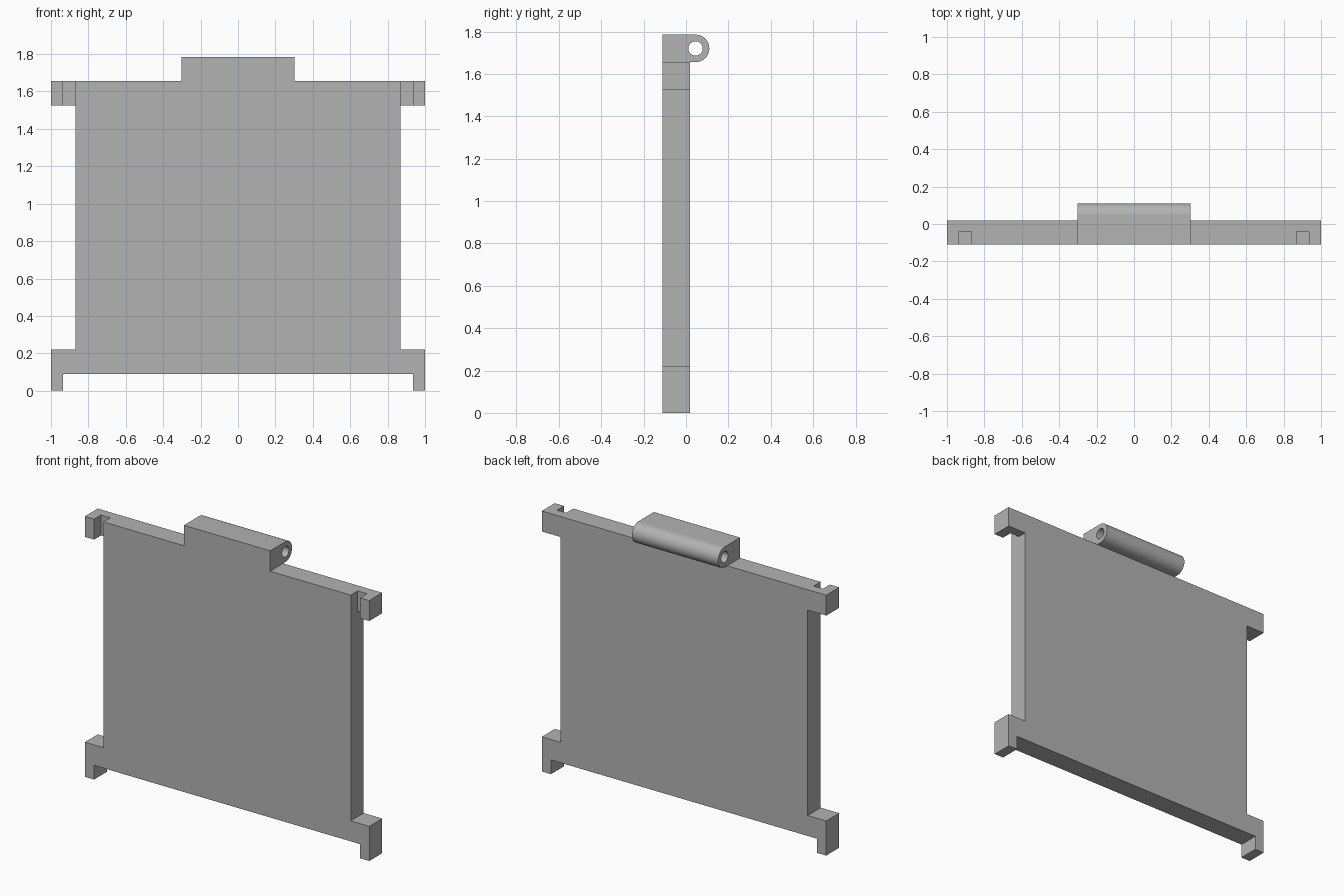
import bpy, bmesh
from math import sin, cos, pi, radians
from mathutils import Vector

if "Cube" in bpy.data.objects:
    bpy.data.objects.remove(bpy.data.objects["Cube"])

grey = bpy.data.materials.new("plain grey")
grey.use_nodes = True
colour = (0.45, 0.45, 0.45, 1)
grey.diffuse_color = colour
grey.node_tree.nodes["Principled BSDF"].inputs["Base Color"].default_value = colour

FRONT, BACK = -0.11, 0.02
TOP, HINGE_TOP = 1.655, 1.785


def prism(name, points, direction):
    """Extrude a closed outline of 3D points along a direction."""
    bm = bmesh.new()
    face = bm.faces.new([bm.verts.new(p) for p in points])
    new = bmesh.ops.extrude_face_region(bm, geom=[face])["geom"]
    verts = [v for v in new if isinstance(v, bmesh.types.BMVert)]
    bmesh.ops.translate(bm, verts=verts, vec=Vector(direction))
    bmesh.ops.recalc_face_normals(bm, faces=bm.faces)
    mesh = bpy.data.meshes.new(name)
    bm.to_mesh(mesh)
    bm.free()
    mesh.materials.append(grey)
    obj = bpy.data.objects.new(name, mesh)
    bpy.context.collection.objects.link(obj)
    return obj


def select(obj):
    bpy.ops.object.select_all(action="DESELECT")
    obj.select_set(True)
    bpy.context.view_layer.objects.active = obj


def cut(obj, cutter):
    """Subtract the cutter from the object, then drop it."""
    cutter.hide_render = True
    mod = obj.modifiers.new("cut", "BOOLEAN")
    mod.operation, mod.solver, mod.object = "DIFFERENCE", "EXACT", cutter
    select(obj)
    bpy.ops.object.modifier_apply(modifier=mod.name)
    bpy.data.objects.remove(cutter)


# Flat panel with corner ears and feet, outlined on one side and mirrored
half = [(0.935, 0.09), (0.935, 0), (1, 0), (1, 0.22), (0.87, 0.22),
        (0.87, 1.525), (1, 1.525), (1, TOP)]
outline = half + [(-x, z) for x, z in reversed(half)]
panel = prism("panel", [(x, FRONT, z) for x, z in outline], (0, BACK - FRONT, 0))

# Front notches in the upper ears
for side in (-1, 1):
    a, b = side * 0.87, side * 0.935
    base = [(a, -0.2, 1.4), (b, -0.2, 1.4), (b, -0.04, 1.4), (a, -0.04, 1.4)]
    cut(panel, prism("notch_cutter", base, (0, 0, 0.4)))

# Hinge block with a rounded back
width, cy = 0.303, 0.045
cz, radius = (TOP + HINGE_TOP) / 2, (HINGE_TOP - TOP) / 2
steps = 32
profile = [(FRONT, HINGE_TOP), (FRONT, TOP)]
for i in range(steps + 1):
    t = -pi / 2 + pi * i / steps
    profile.append((cy + radius * cos(t), cz + radius * sin(t)))
hinge = prism("hinge_block", [(-width, y, z) for y, z in profile], (2 * width, 0, 0))

# Pin hole through the hinge
circle = [2 * pi * i / 48 for i in range(48)]
hole = [(-0.5, cy + 0.034 * cos(t), cz + 0.034 * sin(t)) for t in circle]
cut(hinge, prism("pin_hole_cutter", hole, (1, 0, 0)))
select(hinge)
bpy.ops.object.shade_smooth_by_angle(angle=radians(30))
